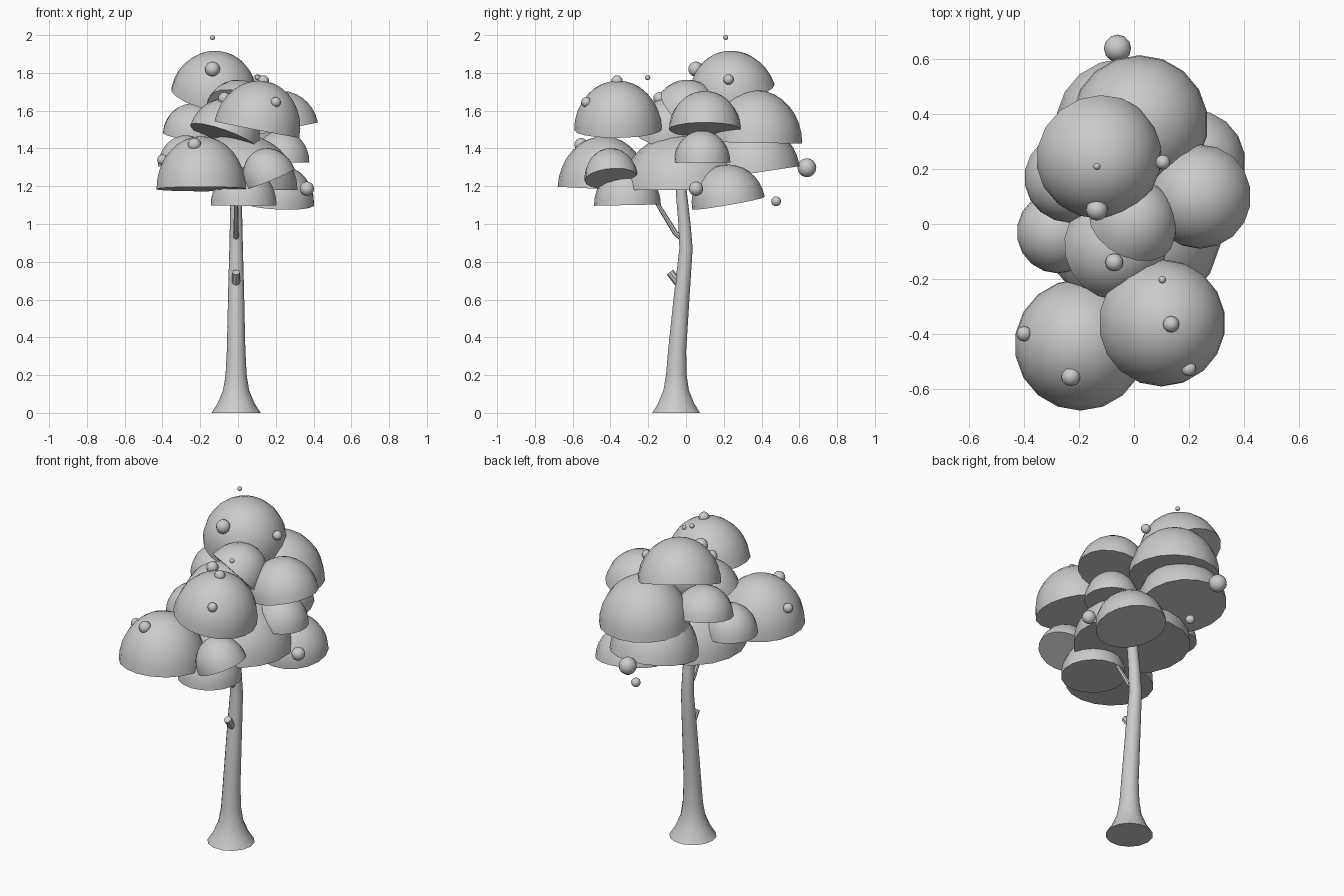
import bpy, bmesh
from math import radians, cos, sin, pi
from mathutils import Vector, Matrix

if "Cube" in bpy.data.objects:
    bpy.data.objects.remove(bpy.data.objects["Cube"])


def finish(bm, name):
    bmesh.ops.recalc_face_normals(bm, faces=bm.faces)
    mesh = bpy.data.meshes.new(name)
    bm.to_mesh(mesh)
    bm.free()
    ob = bpy.data.objects.new(name, mesh)
    bpy.context.collection.objects.link(ob)
    bpy.ops.object.select_all(action='DESELECT')
    ob.select_set(True)
    bpy.context.view_layer.objects.active = ob
    bpy.ops.object.shade_smooth_by_angle(angle=radians(40))
    return ob


def tube(name, rings, sides):
    """Capped tube through (x, y, z, radius) rings; rings lie flat for the trunk."""
    bm = bmesh.new()
    loops = []
    pts = [Vector(r[:3]) for r in rings]
    for i, r in enumerate(rings):
        d = pts[min(i + 1, len(pts) - 1)] - pts[max(i - 1, 0)]
        if i == 0 and name == "trunk":
            d = Vector((0, 0, 1))
        d.normalize()
        q = Vector((0, 0, 1)).rotation_difference(d)
        loops.append([bm.verts.new(pts[i] + q @ Vector((r[3] * cos(2 * pi * k / sides),
                      r[3] * sin(2 * pi * k / sides), 0))) for k in range(sides)])
    for a, b in zip(loops, loops[1:]):
        for k in range(sides):
            j = (k + 1) % sides
            bm.faces.new((a[k], a[j], b[j], b[k]))
    bm.faces.new(loops[0])
    bm.faces.new(loops[-1])
    return finish(bm, name)


def dome(name, c, r, h, n):
    """Half ball with a flat underside: centre, radius, height, up direction."""
    bm = bmesh.new()
    bmesh.ops.create_uvsphere(bm, u_segments=18, v_segments=16, radius=1)
    bmesh.ops.delete(bm, geom=[v for v in bm.verts if v.co.z < -0.01], context='VERTS')
    bmesh.ops.holes_fill(bm, edges=[e for e in bm.edges if e.is_boundary], sides=0)
    q = Vector((0, 0, 1)).rotation_difference(Vector(n).normalized())
    m = Matrix.Translation(c) @ q.to_matrix().to_4x4() @ Matrix.Diagonal((r, r, h, 1))
    bmesh.ops.transform(bm, matrix=m, verts=bm.verts)
    return finish(bm, name)


# Trunk with flared foot, a cut stub and a thin branch
tube("trunk", [(-.01, -.052, 0, .13), (-.01, -.052, .05, .098), (-.01, -.052, .12, .069),
               (-.01, -.051, .2, .056), (-.01, -.047, .33, .049), (-.01, -.02, .65, .042),
               (-.01, .0, .87, .036), (-.01, -.008, 1.0, .033), (-.01, -.025, 1.17, .03),
               (-.01, -.03, 1.4, .02)], 14)
tube("branch_stub", [(-.01, -.01, .65, .024), (-.01, -.05, .70, .022), (-.01, -.085, .745, .021)], 8)
tube("branch", [(-.01, .0, .91, .017), (-.01, -.055, .95, .014),
                (-.01, -.15, 1.105, .011), (-.01, -.22, 1.22, .01)], 8)

# Leaf clumps
clumps = [
    ((-.13, .25, 1.67), .23, .25, (.2, -.3, .93)),
    ((.02, .365, 1.43), .25, .28, (0, .02, 1)),
    ((-.04, .36, 1.27), .245, .26, (0, -.15, 1)),
    ((0, -.02, 1.18), .32, .30, (0, 0, 1)),
    ((.10, -.36, 1.50), .232, .26, (.19, -.01, .98)),
    ((-.195, -.44, 1.185), .24, .28, (0, .05, 1)),
    ((.03, -.31, 1.10), .177, .2, (0, -.02, 1)),
    ((.21, .225, 1.11), .195, .205, (.05, -.17, .98)),
    ((.17, -.395, 1.24), .142, .165, (-.38, -.08, .92)),
    ((.23, .085, 1.325), .15, .17, (0, 0, 1)),
    ((.24, .10, 1.50), .19, .205, (-.2, 0, .98)),
    ((-.075, -.09, 1.46), .19, .21, (.33, .2, .92)),
    ((-.01, -.01, 1.59), .165, .185, (.35, .65, .67)),
    ((-.235, .17, 1.47), .165, .17, (.08, -.15, .98)),
    ((-.277, -.03, 1.30), .15, .17, (.03, 0, 1)),
]
for i, (c, r, h, n) in enumerate(clumps):
    dome(f"leaf_clump_{i + 1}", c, r, h, n)

# Small loose leaf balls
balls = [(-.135, .21, 1.987, .013), (-.135, .052, 1.82, .04), (.20, -.528, 1.645, .027),
         (.135, -.365, 1.757, .03), (.103, -.203, 1.775, .014), (.105, .225, 1.765, .027),
         (-.072, -.14, 1.665, .033), (-.23, -.556, 1.42, .035), (.365, .053, 1.187, .038),
         (-.06, .64, 1.298, .05), (0, .477, 1.12, .026), (-.40, -.40, 1.34, .028)]
for i, (x, y, z, r) in enumerate(balls):
    bm = bmesh.new()
    bmesh.ops.create_uvsphere(bm, u_segments=12, v_segments=8, radius=r,
                              matrix=Matrix.Translation((x, y, z)))
    finish(bm, f"leaf_ball_{i + 1}")
